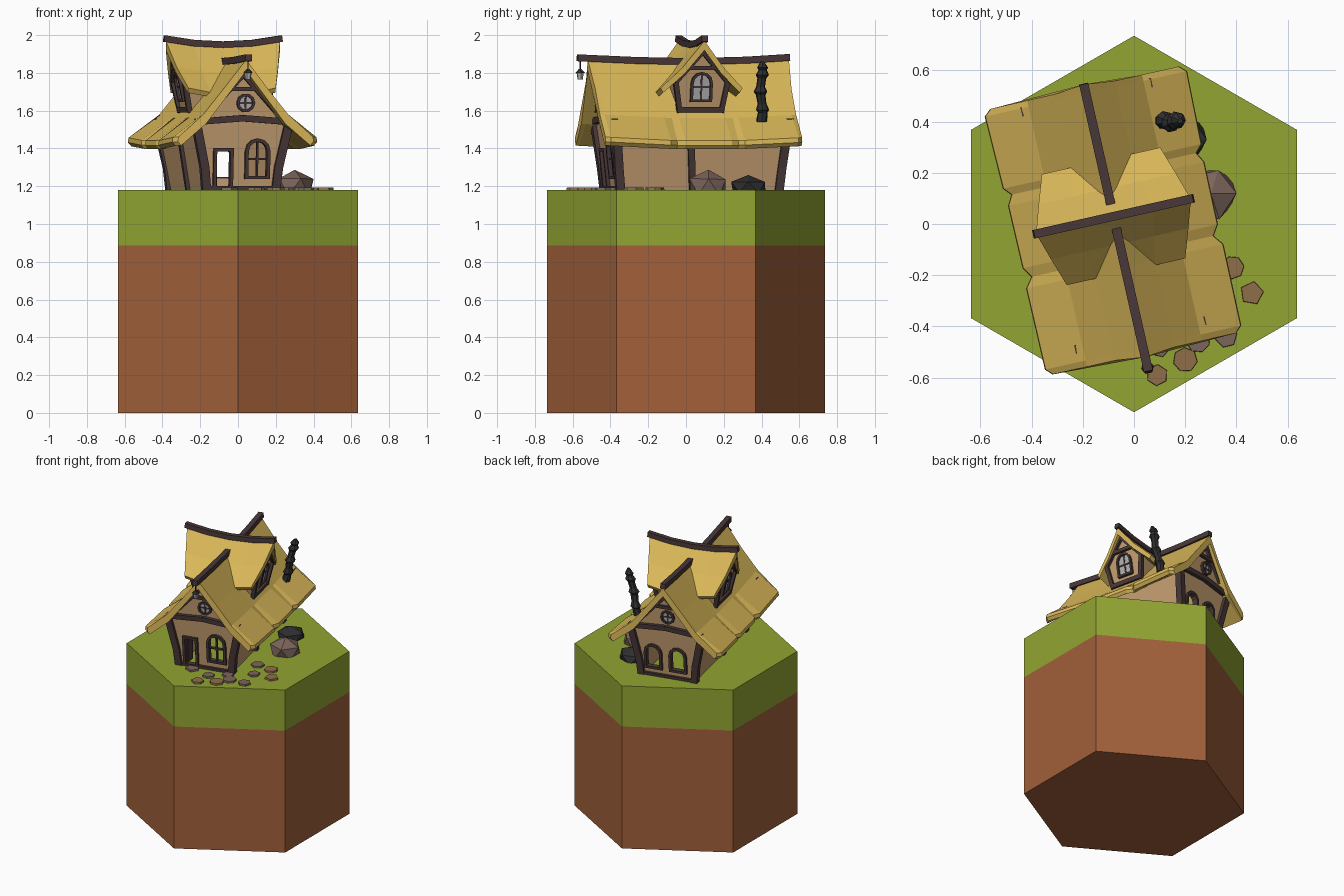
import bpy, bmesh, math, random
from mathutils import Vector, Matrix

if "Cube" in bpy.data.objects:
    bpy.data.objects.remove(bpy.data.objects["Cube"])
random.seed(4)

def material(name, *rgb):
    m = bpy.data.materials.new(name)
    m.diffuse_color = (*rgb, 1)
    m.use_nodes = True
    m.node_tree.nodes["Principled BSDF"].inputs["Base Color"].default_value = m.diffuse_color
    return m

GRASS = material("grass green", .285, .376, .032)
DIRT = material("dirt brown", .36, .117, .042)
THATCH = material("thatch yellow", .70, .48, .10)
PLASTER = material("plaster tan", .56, .345, .165)
WOOD = material("dark wood", .068, .04, .04)
ROCK = material("rock grey brown", .20, .13, .105)
STONE = material("paving brown", .28, .155, .065)
COAL = material("charcoal", .03, .028, .028)
GLASS = material("glass grey", .45, .45, .46)

G = 1.18                                       # ground level
HOUSE = Matrix.Translation((-.08, .03, 0)) @ Matrix.Rotation(math.radians(12.7), 4, 'Z')
WORLD = Matrix.Identity(4)

# ---------- helpers ----------
def build(name, verts, faces, mat, M=HOUSE):
    me = bpy.data.meshes.new(name)
    me.from_pydata([M @ Vector(v) for v in verts], [], faces)
    bm = bmesh.new(); bm.from_mesh(me)
    bmesh.ops.recalc_face_normals(bm, faces=bm.faces)
    bm.to_mesh(me); bm.free()
    me.materials.append(mat)
    ob = bpy.data.objects.new(name, me)
    bpy.context.collection.objects.link(ob)
    return ob

def loft(name, rings, mat, M=HOUSE, loop=False):
    n, k = len(rings[0]), len(rings)
    faces = [(i*n+j, i*n+(j+1) % n, (i+1) % k*n+(j+1) % n, (i+1) % k*n+j)
             for i in range(k if loop else k-1) for j in range(n)]
    if not loop:
        faces += [tuple(range(n)), tuple(range((k-1)*n, k*n))]
    return build(name, [p for r in rings for p in r], faces, mat, M)

def tube(name, path, n, mat, M=WORLD, turn=0):
    """path of (x, y, z, radius)"""
    return loft(name, [[(x+r*math.cos(turn+math.tau*j/n), y+r*math.sin(turn+math.tau*j/n), z)
                        for j in range(n)] for x, y, z, r in path], mat, M)

def beam(name, pts, w, h, mat=WOOD, up=(0, 0, 1)):
    pts, rings = [Vector(p) for p in pts], []
    for i, p in enumerate(pts):
        t = (pts[min(i+1, len(pts)-1)] - pts[max(i-1, 0)]).normalized()
        s = t.cross(Vector(up)).normalized()
        u = s.cross(t)
        rings.append([p + s*a*w/2 + u*b*h/2 for a, b in ((-1, -1), (1, -1), (1, 1), (-1, 1))])
    return loft(name, rings, mat)

def outline(kind, c, hw, z0, z1, g=0):
    if kind == 'round':
        return [(c+(hw+g)*math.cos(math.tau*i/10), (z0+z1)/2+(hw+g)*math.sin(math.tau*i/10)) for i in range(10)]
    hw, z0, z1 = hw+g, z0-g, z1+g
    if kind == 'rect':
        return [(c-hw, z0), (c+hw, z0), (c+hw, z1), (c-hw, z1)]
    return [(c-hw, z0), (c+hw, z0)] + [(c+hw*math.cos(math.pi*i/6), z1-hw+hw*math.sin(math.pi*i/6)) for i in range(7)]

def plate(name, f, pts, d0, d1, mat):
    return loft(name, [[f(s, z, d) for s, z in pts] for d in (d0, d1)], mat)

def strip(name, f, a, b, w, d0=-.01, d1=.018, mat=WOOD):
    t = (Vector(b)-Vector(a)).normalized()*w/2
    n = Vector((-t.y, t.x))
    a, b = Vector(a), Vector(b)
    return plate(name, f, [a-n, b-n, b+n, a+n], d0, d1, mat)

def window(name, f, kind, c, hw, z0, z1, w=.018, bars=True, glass=False):
    inner, outer = outline(kind, c, hw, z0, z1), outline(kind, c, hw, z0, z1, w)
    loft(name+"_frame", [[f(s, z, d) for s, z in o] for o, d in
                         ((outer, -.02), (outer, .018), (inner, .018), (inner, -.02))], WOOD, loop=True)
    if bars:
        zm = (z0+z1)/2
        strip(name+"_upright_bar", f, (c, z0), (c, z1), .01, -.012, .008)
        strip(name+"_cross_bar", f, (c-hw, zm), (c+hw, zm), .01, -.012, .008)
    if glass:
        plate(name+"_glass", f, outline(kind, c, hw, z0, z1, .004), -.004, .004, GLASS)

# ---------- hexagonal ground block ----------
block = tube("ground_block", [(0, 0, z, .735) for z in (0, .885, G)], 6, DIRT, turn=math.pi/6)
block.data.materials.append(GRASS)
for p in block.data.polygons:
    p.material_index = int(p.center.z > .9)

# ---------- hollow walls, leaning outwards ----------
def lean(z):
    return .43 + .035*(z-G)/.34 if z < 1.52 else .465 + .025*(z-1.52)/.28

def gable(side):
    return lambda s, z, d: (s, side*(lean(z)+d), z)

prof = [(-.19, G), (.19, G), (.25, 1.515), (0, 1.80), (-.25, 1.515)]
walls = build("walls", [gable(e)(s, z, 0) for e in (-1, 1) for s, z in prof],
              [(0, 1, 2, 4), (4, 2, 3), (5, 6, 7, 9), (9, 7, 8), (1, 6, 7, 2), (0, 5, 9, 4)], PLASTER)
sol = walls.modifiers.new("thickness", 'SOLIDIFY')
sol.thickness, sol.offset, sol.use_even_offset = .025, -1, True

openings = [(-1, "door", 'rect', -.10, .036, 1.20, 1.385), (-1, "front_window", 'arch', .085, .05, 1.255, 1.435),
            (1, "back_window_right", 'arch', .10, .045, 1.25, 1.40), (1, "back_window_left", 'arch', -.075, .045, 1.25, 1.40)]
cutters = []
for e, name, kind, c, hw, z0, z1 in openings:
    window(name, gable(e), kind, c, hw, z0, z1, bars=(name == "front_window"))
    cut = plate("cutter", gable(e), outline(kind, c, hw, z0, z1, .008), -.1, .1, PLASTER)
    cut.hide_render = True
    cutters.append(cut)
    mod = walls.modifiers.new("opening", 'BOOLEAN')
    mod.object, mod.operation, mod.solver = cut, 'DIFFERENCE', 'EXACT'
bpy.context.view_layer.update()
baked = bpy.data.meshes.new_from_object(walls.evaluated_get(bpy.context.evaluated_depsgraph_get()))
walls.modifiers.clear()
walls.data = baked
for cut in cutters:
    bpy.data.objects.remove(cut)
beam("door_leaf", [(-.134, -.43, 1.29), (-.125, -.36, 1.29)], .012, .18)

# ---------- timber framing ----------
for e, tag in ((-1, "front"), (1, "back")):
    f = gable(e)
    for s, side in ((-1, "left"), (1, "right")):
        beam(f"{tag}_{side}_post", [(s*.188, e*.43, G), (s*.20, e*.442, 1.30), (s*.25, e*.467, 1.53)], .045, .045, up=(0, 1, 0))
        strip(f"{tag}_{side}_gable_trim", f, (s*.25, 1.52), (0, 1.795), .03)
        strip(f"{tag}_{side}_tie_beam", f, (s*.26, 1.54), (0, 1.56), .034, -.01, .025)
    strip(f"{tag}_sill", f, (-.19, 1.19), (.19, 1.19), .02)
    strip(f"{tag}_collar", f, (-.08, 1.715), (.08, 1.715), .022)
    window(f"{tag}_round_window", f, 'round', .015*-e, .036, 1.605, 1.677, .014, glass=True)
for s, side in ((-1, "left"), (1, "right")):
    beam(f"{side}_middle_post", [(s*.192, -.04, G), (s*.24, -.06, 1.46)], .035, .035, up=(0, 1, 0))

# ---------- main roof ----------
rings = []
for v, e in ((-.55, .365), (-.525, .39), (-.20, .392), (-.16, .362), (-.12, .388), (.13, .39),
             (.17, .368), (.20, .395), (.49, .402), (.515, .375)):
    k = .02*(v/.54)**2
    half = [(.0, 1.85+k), (.12, 1.695+k), (.23, 1.56+k), (e, 1.44+k), (e+.003, 1.415+k),
            (e-.015, 1.395+k), (.215, 1.51+k), (.0, 1.79+k)]
    ring = half + [(-u, z) for u, z in half[-2:0:-1]]
    rings.append([(u, v*(1.025 if abs(u) < .1 else 1), z) for u, z in ring])
loft("main_roof", rings, THATCH)
beam("main_ridge_beam", [(0, -.62, 1.88), (0, -.3, 1.866), (0, 0, 1.86), (0, .3, 1.868), (0, .53, 1.882)], .036, .036)

# ---------- cross gable with two dormer faces ----------
def dormer(side):
    return lambda s, z, d: (side*(.20+.06*(z-1.58)/.3+d), s, z)

dprof = [(-.112, 1.58), (.112, 1.58), (.145, 1.745), (0, 1.92), (-.145, 1.745)]
loft("dormer_walls", [[dormer(e)(s, z, 0) for s, z in dprof] for e in (-1, 1)], PLASTER)
for e, tag in ((-1, "left"), (1, "right")):
    f = dormer(e)
    window(f"{tag}_dormer_window", f, 'arch', 0, .045, 1.66, 1.79, .014, glass=True)
    strip(f"{tag}_dormer_sill", f, (-.12, 1.605), (.12, 1.605), .028)
    strip(f"{tag}_dormer_collar", f, (-.10, 1.825), (.10, 1.825), .022)
    for s in (-1, 1):
        strip(f"{tag}_dormer_post", f, (s*.112, 1.59), (s*.14, 1.75), .026)
        strip(f"{tag}_dormer_trim", f, (s*.14, 1.75), (0, 1.91), .022)

rings = []
for t in (-1, -.5, 0, .5, 1):
    k = .03*t*t
    half = [(0, 1.94+k, .31), (.11, 1.80+k, .275), (.222, 1.69+k, .237), (.208, 1.665+k, .237), (.10, 1.765+k, .275), (0, 1.89+k, .31)]
    ring = half + [(-v, z, u) for v, z, u in half[-2:0:-1]]
    rings.append([(t*u, v, z) for v, z, u in ring])
loft("dormer_roof", rings, THATCH)
beam("dormer_ridge_beam", [(t*.32, 0, 1.95+.032*t*t) for t in (-1, -.5, 0, .5, 1)], .034, .034)

# ---------- crooked chimney pipe ----------
steps = [(0, .03), (.16, .026), (.2, .036), (.3, .024), (.45, .026), (.5, .037), (.58, .024),
         (.72, .024), (.78, .036), (.86, .022), (.9, .03), (1, .01)]
tube("chimney_pipe", [(.105+.075*t, .40+.006*math.sin(t*9), 1.54+.32*t, r) for t, r in steps], 7, COAL)

# ---------- hanging lantern ----------
lx, lv = 0, -.605
tube("lantern_hook", [(lx, lv, z, .004) for z in (1.81, 1.87)], 5, COAL, HOUSE)
tube("lantern_cap", [(lx, lv, 1.80, .026), (lx, lv, 1.82, .008)], 6, COAL, HOUSE)
tube("lantern_body", [(lx, lv, 1.765, .014), (lx, lv, 1.80, .02)], 6, GLASS, HOUSE)

# ---------- boulders ----------
def boulder(name, loc, size, mat):
    bm = bmesh.new()
    bmesh.ops.create_icosphere(bm, subdivisions=1, radius=1)
    verts = [Vector(a*b for a, b in zip(v.co*random.uniform(.92, 1.1), size)) + Vector(loc) for v in bm.verts]
    faces = [[v.index for v in f.verts] for f in bm.faces]
    bm.free()
    build(name, verts, faces, mat, WORLD)

boulder("brown_boulder", (.30, .12, 1.195), (.11, .11, .095), ROCK)
boulder("dark_boulder", (.19, .33, 1.195), (.10, .10, .06), COAL)

# ---------- paving stones ----------
for i, (x, y) in enumerate([(-.05, -.45), (.09, -.59), (.10, -.48), (.20, -.53), (.20, -.40), (.25, -.455),
                            (.36, -.44), (.33, -.29), (.46, -.27), (.27, -.16), (.385, -.17)]):
    r = random.uniform(.04, .05)
    tube(f"paving_stone_{i+1}", [(x, y, G-.005, r), (x, y, G+.012, r*.95)], random.choice((5, 6, 7)),
         STONE if i in (1, 3, 8, 10) else ROCK, turn=random.random()*3)
